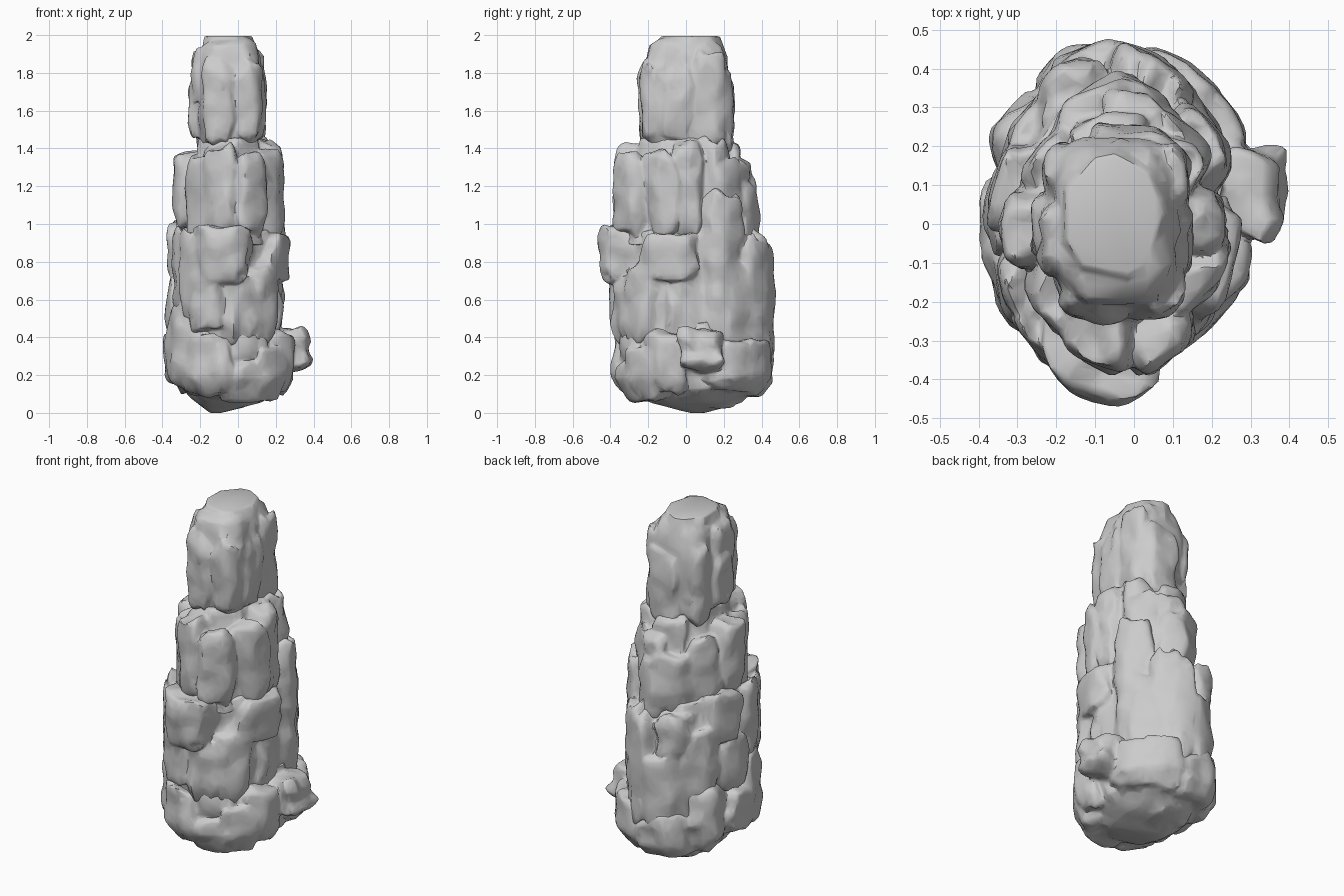
import bpy, bmesh, math, random
from mathutils import Vector, Matrix, noise

random.seed(11)


def add_rock(bm, env, x0, x1, y0, y1, z0, z1, yaw=0, keep=0.66, press=True):
    """One chipped block filling the given box, turned by yaw degrees."""
    tmp = bmesh.new()
    bmesh.ops.create_cube(tmp, size=2)
    bmesh.ops.subdivide_edges(tmp, edges=tmp.edges[:], cuts=3, use_grid_fill=True)
    off = Vector([random.uniform(-50, 50) for _ in range(3)])
    pull = {(i, j, k): Vector([random.uniform(keep, 1) for _ in range(3)])
            for i in (0, 1) for j in (0, 1) for k in (0, 1)}
    for v in tmp.verts:
        p = v.co.copy()
        n = sum(abs(c) > 0.99 for c in p)
        scale = Vector((0, 0, 0))
        for key, s in pull.items():        # blend the corner taper
            w = 1
            for a in range(3):
                w *= (1 + p[a] * (2 * key[a] - 1)) / 2
            scale += s * w
        chamfer = (1, 1, 0.87, 0.76)[n]
        q = Vector([p[a] * scale[a] * (chamfer if abs(p[a]) > 0.99 else 1) for a in range(3)])
        v.co = q + noise.noise_vector(p * 1.5 + off) * (0.2 if keep < 0.8 else 0.06)
    bmesh.ops.subdivide_edges(tmp, edges=tmp.edges[:], cuts=1, use_grid_fill=True, smooth=0.3)
    # fit exactly into the requested box
    lo = [min(v.co[a] for v in tmp.verts) for a in range(3)]
    hi = [max(v.co[a] for v in tmp.verts) for a in range(3)]
    half = Vector((x1 - x0, y1 - y0, z1 - z0)) / 2
    mid = Vector((x0 + x1, y0 + y1, z0 + z1)) / 2
    rot = Matrix.Rotation(math.radians(yaw), 3, 'Z')
    cx, cy, rx, ry, power = env
    for v in tmp.verts:
        u = Vector([((v.co[a] - lo[a]) / (hi[a] - lo[a]) * 2 - 1) * half[a] for a in range(3)])
        v.co = rot @ u + mid
        # press the overhang back toward the rounded plan of the section
        f = min(1, 0.68 + 1.7 * v.co.z)
        r = ((abs(v.co.x - cx) / (rx * f)) ** power + (abs(v.co.y - cy) / (ry * f)) ** power) ** (1 / power)
        if r > 1 and press:
            g = (1 + (r - 1) * 0.3) / r
            v.co.x = cx + (v.co.x - cx) * g
            v.co.y = cy + (v.co.y - cy) * g
    me = bpy.data.meshes.new("tmp")
    tmp.to_mesh(me)
    tmp.free()
    bm.from_mesh(me)
    bpy.data.meshes.remove(me)


def add_hull(bm, rings):
    """Solid core through elliptical rings (cx, cy, rx, ry, z)."""
    pts = []
    for cx, cy, rx, ry, z in rings:
        for i in range(9):
            a = math.tau * (i + random.uniform(-.25, .25)) / 9
            pts.append(bm.verts.new((cx + rx * math.cos(a), cy + ry * math.sin(a), z)))
    res = bmesh.ops.convex_hull(bm, input=pts)
    junk = [g for g in res["geom_interior"] if isinstance(g, bmesh.types.BMVert)]
    bmesh.ops.delete(bm, geom=junk, context='VERTS')


def section(name, env, hull, rocks):
    """Fuse a core and its blocks into one weathered piece."""
    bm = bmesh.new()
    add_hull(bm, hull)
    for r in rocks:
        add_rock(bm, env, *r)
    me = bpy.data.meshes.new(name)
    bm.to_mesh(me)
    bm.free()
    ob = bpy.data.objects.new(name, me)
    bpy.context.collection.objects.link(ob)
    bpy.ops.object.select_all(action='DESELECT')
    ob.select_set(True)
    bpy.context.view_layer.objects.active = ob
    m = ob.modifiers.new("fuse", 'REMESH')
    m.mode = 'VOXEL'
    m.voxel_size = 0.009
    bpy.ops.object.modifier_apply(modifier="fuse")
    # weathering
    for v in ob.data.vertices:
        v.co += noise.noise_vector(v.co * 9) * 0.016 * min(1, 4 * (2 - v.co.z), 8 * v.co.z)
    d = ob.modifiers.new("facet", 'DECIMATE')
    d.ratio = 0.08
    bpy.ops.object.modifier_apply(modifier="facet")
    bpy.ops.object.shade_smooth_by_angle(angle=math.radians(42))


# Rounded foot with boulders
section("base_boulders", (-.04, .05, .35, .42, 1.9),
        [(-.12, .06, .03, .04, 0), (-.05, .05, .17, .25, .05), (-.03, .04, .27, .36, .13),
         (-.04, .04, .29, .36, .28), (-.04, .04, .27, .35, .48)],
        [(-.42, -.08, -.34, -.02, .10, .60),
         (-.34, .00, -.43, -.12, .08, .42, -20),
         (-.10, .16, -.38, -.10, .05, .30, 14),
         (-.08, .14, -.34, -.10, .22, .46, 18),
         (.04, .26, -.34, -.06, .06, .36, 40),
         (.08, .32, -.22, .02, .09, .44, 15),
         (.12, .40, -.05, .21, .20, .45, 0, .6, False),
         (.08, .32, .10, .36, .10, .38, -30),
         (-.05, .22, .18, .45, .09, .40, -25),
         (-.26, .06, .15, .49, .08, .36),
         (-.36, -.12, .02, .34, .10, .50, 25),
         (-.41, -.14, -.12, .14, .13, .46),
         (-.22, .10, -.10, .30, .02, .2)])

# Wide lower tier
section("lower_tier", (-.05, .01, .32, .455, 1.6),
        [(-.05, .03, .28, .37, .3), (-.05, .03, .28, .38, .7), (-.05, 0, .25, .36, .97)],
        [(-.25, .09, -.51, -.12, .67, 1.02),
         (-.29, -.04, -.42, -.12, .41, .80),
         (-.12, .12, -.39, -.10, .34, .74, 12),
         (.00, .22, -.32, -.08, .36, .78, 36),
         (.06, .28, -.27, .09, .69, .96),
         (.05, .24, -.14, .10, .38, .74),
         (.04, .26, .06, .30, .36, 1.20, -24),
         (.03, .25, .14, .36, .34, .82, -38),
         (-.04, .16, .20, .46, .34, 1.02, -24),
         (-.25, .00, .22, .50, .24, .72),
         (-.08, .10, .25, .49, .26, .95),
         (-.25, -.06, .20, .45, .64, .94),
         (-.35, -.14, .10, .34, .36, .84, 28),
         (-.40, -.16, -.08, .16, .42, .74),
         (-.39, -.16, -.02, .22, .68, 1.02),
         (-.37, -.18, -.28, -.04, .50, 1.0, -14),
         (-.34, -.14, -.38, -.14, .50, .98, -28)])

# Narrower upper tier of upright slabs
section("upper_tier", (-.04, -.01, .29, .385, 1.35),
        [(-.05, -.02, .24, .35, .9), (-.05, -.01, .2, .29, 1.28), (-.04, 0, .165, .24, 1.45)],
        [(-.20, .02, -.40, -.08, .92, 1.44),
         (-.04, .18, -.46, -.14, .92, 1.39, 22),
         (.04, .27, -.22, -.03, .92, 1.40, 10),
         (.02, .24, -.08, .11, .92, 1.46),
         (.00, .20, .06, .24, .95, 1.47, -20),
         (.02, .22, .08, .32, .90, 1.36, -35),
         (-.10, .10, .16, .43, .86, 1.22, -12),
         (-.10, .10, .14, .34, 1.10, 1.36, -15),
         (-.22, .02, .14, .40, .90, 1.27),
         (-.17, .04, .10, .29, 1.15, 1.45),
         (-.30, -.12, .02, .25, .92, 1.36, 28),
         (-.39, -.16, -.12, .10, .96, 1.39),
         (-.30, -.12, -.30, -.08, .92, 1.37, -28)])

# Tall crown block with attached slabs
section("crown", (-.045, 0, .205, .25, 2.8),
        [(-.04, 0, .14, .2, 1.36), (-.04, 0, .165, .22, 1.88), (-.055, .02, .13, .16, 1.995)],
        [(-.21, .125, -.22, .22, 1.36, 1.99, 0, .9),
         (-.20, .00, -.26, -.05, 1.42, 1.93),
         (-.02, .13, -.255, -.08, 1.42, 1.88),
         (.00, .15, -.14, .06, 1.40, 1.88),
         (.00, .15, .02, .22, 1.38, 1.93),
         (-.12, .10, .08, .27, 1.34, 1.84),
         (-.24, -.08, .04, .21, 1.38, 1.88),
         (-.27, -.14, -.09, .09, 1.44, 1.77, 0, .7, False),
         (-.25, -.12, -.14, .06, 1.60, 1.94)])
